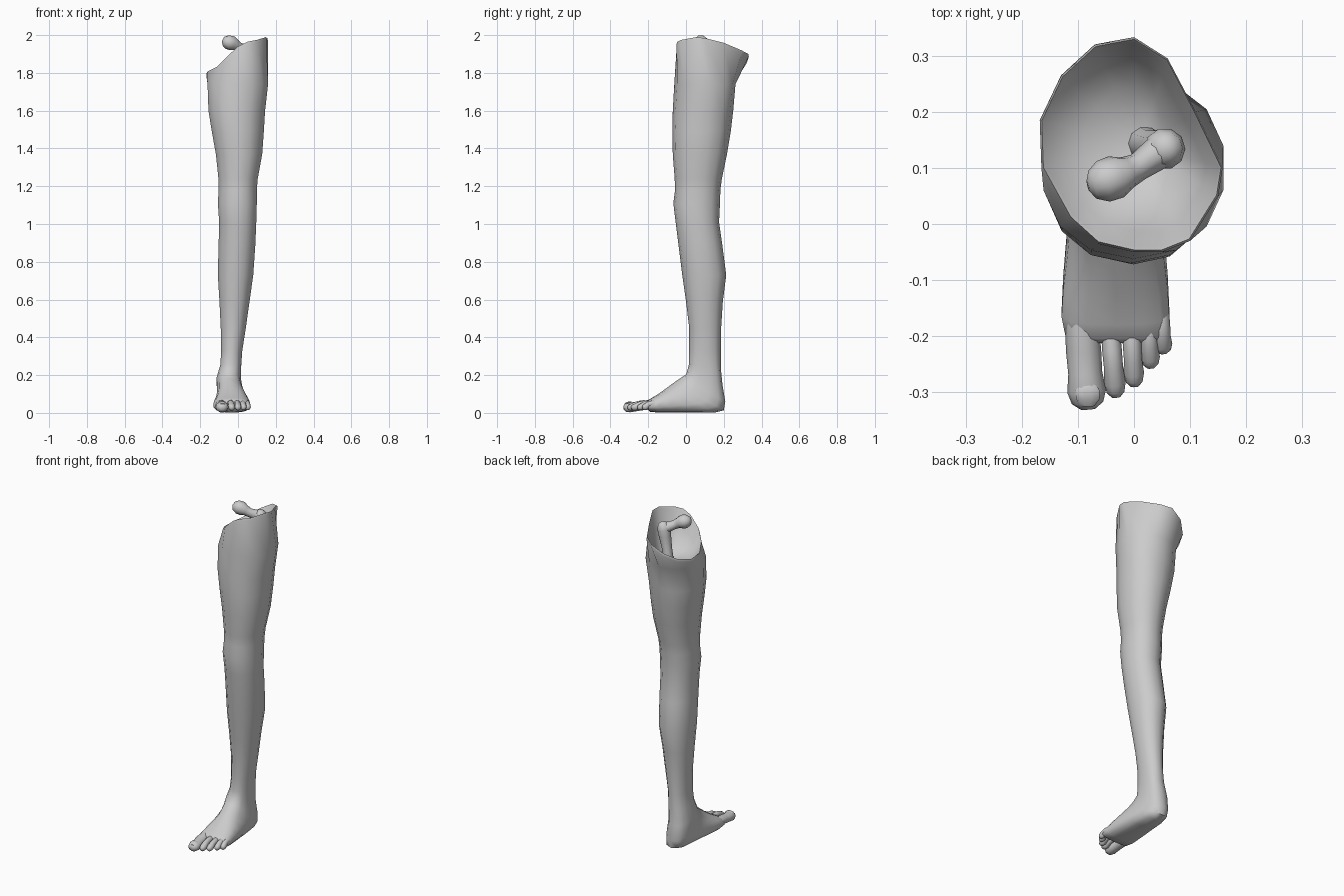
import bpy, bmesh, math
from mathutils import Vector

if "Cube" in bpy.data.objects:
    bpy.data.objects.remove(bpy.data.objects["Cube"])

mat = bpy.data.materials.new("plain grey")
mat.use_nodes = True
GREY = (0.6, 0.6, 0.6, 1)
mat.diffuse_color = GREY
mat.node_tree.nodes["Principled BSDF"].inputs["Base Color"].default_value = GREY


def loft(name, rings, sharp=60):
    """Skin a list of equal-length point rings and close both ends."""
    bm = bmesh.new()
    loops = [[bm.verts.new(p) for p in ring] for ring in rings]
    n = len(loops[0])
    for a, b in zip(loops, loops[1:]):
        for i in range(n):
            j = (i + 1) % n
            bm.faces.new((a[i], a[j], b[j], b[i]))
    for loop in (loops[0], loops[-1]):
        mid = bm.verts.new(sum((v.co for v in loop), Vector()) / n)
        for i in range(n):
            bm.faces.new((loop[i], loop[(i + 1) % n], mid))
    bmesh.ops.recalc_face_normals(bm, faces=bm.faces)
    mesh = bpy.data.meshes.new(name)
    bm.to_mesh(mesh)
    bm.free()
    mesh.materials.append(mat)
    obj = bpy.data.objects.new(name, mesh)
    bpy.context.collection.objects.link(obj)
    bpy.ops.object.select_all(action='DESELECT')
    obj.select_set(True)
    bpy.context.view_layer.objects.active = obj
    bpy.ops.object.shade_smooth_by_angle(angle=math.radians(sharp))
    return obj


def tube(name, path, sides=10, flat=1.0):
    """Rounded tube through (x, y, z, radius) points; flat scales its height."""
    pts = [Vector(p[:3]) for p in path]
    rings = []
    for k, p in enumerate(pts):
        d = (pts[min(k + 1, len(pts) - 1)] - pts[max(k - 1, 0)]).normalized()
        ref = Vector((0, 0, 1)) if abs(d.z) < 0.9 else Vector((0, 1, 0))
        u = d.cross(ref).normalized()
        v = u.cross(d) * flat
        r = path[k][3]
        rings.append([p + r * (u * math.cos(t) + v * math.sin(t))
                      for t in (2 * math.pi * i / sides for i in range(sides))])
    return loft(name, rings)


def section(x0, x1, front, back, power=1.0):
    """14-sided cross-section between a front and a back (y, z) point."""
    ring = []
    for i in range(14):
        a = 2 * math.pi * i / 14
        s, c = (math.copysign(abs(f) ** power, f) for f in (math.sin(a), math.cos(a)))
        ring.append(Vector(((x0 + x1) / 2 - s * (x1 - x0) / 2,
                            (front[0] + back[0]) / 2 + c * (back[0] - front[0]) / 2,
                            (front[1] + back[1]) / 2 + c * (back[1] - front[1]) / 2)))
    return ring


# Slanted open rim of the thigh, from the back round by the inner side
rim = [Vector(p) for p in (
    (0, .333, 1.90), (-.07, .32, 1.86), (-.13, .265, 1.82), (-.168, .185, 1.80),
    (-.165, .10, 1.805), (-.115, .01, 1.83), (-.065, -.035, 1.88), (0, -.05, 1.94),
    (.05, -.05, 1.965), (.10, -.03, 1.975), (.15, .05, 1.99), (.158, .10, 1.985),
    (.11, .20, 1.96), (.06, .295, 1.92))]

# Hollow inside the rim: (blend to floor centre, blend to floor height)
floor = Vector((.01, .14, 1.74))
rings = []
for t, h in ((.8, 1), (.45, .8), (.2, .45), (.05, .05)):
    rings.append([Vector((p.x + (floor.x - p.x) * t, p.y + (floor.y - p.y) * t,
                          p.z + (floor.z - p.z) * h)) for p in rim])
rings.append([p + Vector((0, 0, .004)) + (floor - p) * .02 for p in rim])
rings.append([p - Vector((0, 0, .012)) for p in rim])

# Thigh, knee, calf: x min, x max, y front, y back, z
for x0, x1, y0, y1, z in (
        (-.165, .163, -.062, .262, 1.74), (-.160, .147, -.070, .250, 1.60),
        (-.142, .140, -.072, .237, 1.49), (-.120, .131, -.070, .217, 1.37),
        (-.106, .107, -.060, .190, 1.24), (-.105, .102, -.058, .182, 1.18),
        (-.109, .102, -.067, .180, 1.11), (-.102, .099, -.055, .175, 1.01),
        (-.105, .094, -.040, .192, .89), (-.109, .083, -.020, .213, .73),
        (-.100, .063, .000, .195, .59), (-.093, .043, .017, .186, .45),
        (-.090, .024, .017, .184, .33)):
    rings.append(section(x0, x1, (y0, z), (y1, z), .93))

# Ankle and foot, turning forward: x min, x max, front (y, z), back (y, z)
for x0, x1, front, back in (
        (-.095, .018, (.016, .26), (.184, .24)), (-.115, .016, (.002, .205), (.193, .15)),
        (-.112, .024, (-.03, .183), (.208, .06)), (-.112, .034, (-.06, .163), (.200, .014)),
        (-.116, .045, (-.09, .141), (.150, .001)), (-.121, .055, (-.12, .119), (.05, .001)),
        (-.128, .062, (-.15, .098), (-.06, .001)), (-.131, .065, (-.18, .080), (-.14, .001)),
        (-.124, .064, (-.205, .066), (-.19, .006)), (-.105, .052, (-.212, .054), (-.205, .02))):
    rings.append(section(x0, x1, front, back, .78))
loft("leg_and_foot", rings)

# Toes: base x, tip x, base y, tip y, radius
toes = {"big_toe": (-.094, -.082, -.17, -.330, .033),
        "second_toe": (-.043, -.032, -.18, -.309, .0185),
        "third_toe": (-.006, .001, -.17, -.290, .0175),
        "fourth_toe": (.024, .030, -.16, -.257, .0165),
        "little_toe": (.047, .052, -.15, -.231, .0165)}
for name, (bx, tx, by, ty, r) in toes.items():
    big = name == "big_toe"
    profile = ((0, .9, .046), (.35, .95, .050 if not big else .040),
               (.6, .92, .045 if not big else .033), (.8, 1.05, .031),
               (.93, .85, .028), (1, .4, .027))
    tube(name, [(bx + (tx - bx) * t, by + (ty - by) * t, z, r * k)
                for t, k, z in profile], flat=.85 if big else 1.05)

# Big toenail
tube("big_toenail", [(-.084, -.285, .054, .012), (-.083, -.295, .056, .021),
                     (-.082, -.312, .053, .021), (-.082, -.324, .047, .012)], flat=.25)

# Thigh bone rising out of the hollow, with its side knob, neck and ball
tube("bone_shaft", [(.015, .145, 1.70, .032), (.03, .14, 1.80, .028),
                    (.048, .134, 1.87, .034), (.055, .134, 1.91, .037),
                    (.058, .135, 1.94, .029), (.058, .135, 1.952, .012)])
tube("bone_neck_and_ball", [(.08, .15, 1.91, .012), (.068, .144, 1.913, .028),
                            (.04, .125, 1.92, .030), (.008, .102, 1.935, .025),
                            (-.012, .092, 1.947, .029), (-.032, .084, 1.957, .039),
                            (-.055, .076, 1.963, .038), (-.074, .07, 1.966, .026),
                            (-.082, .068, 1.967, .010)])
